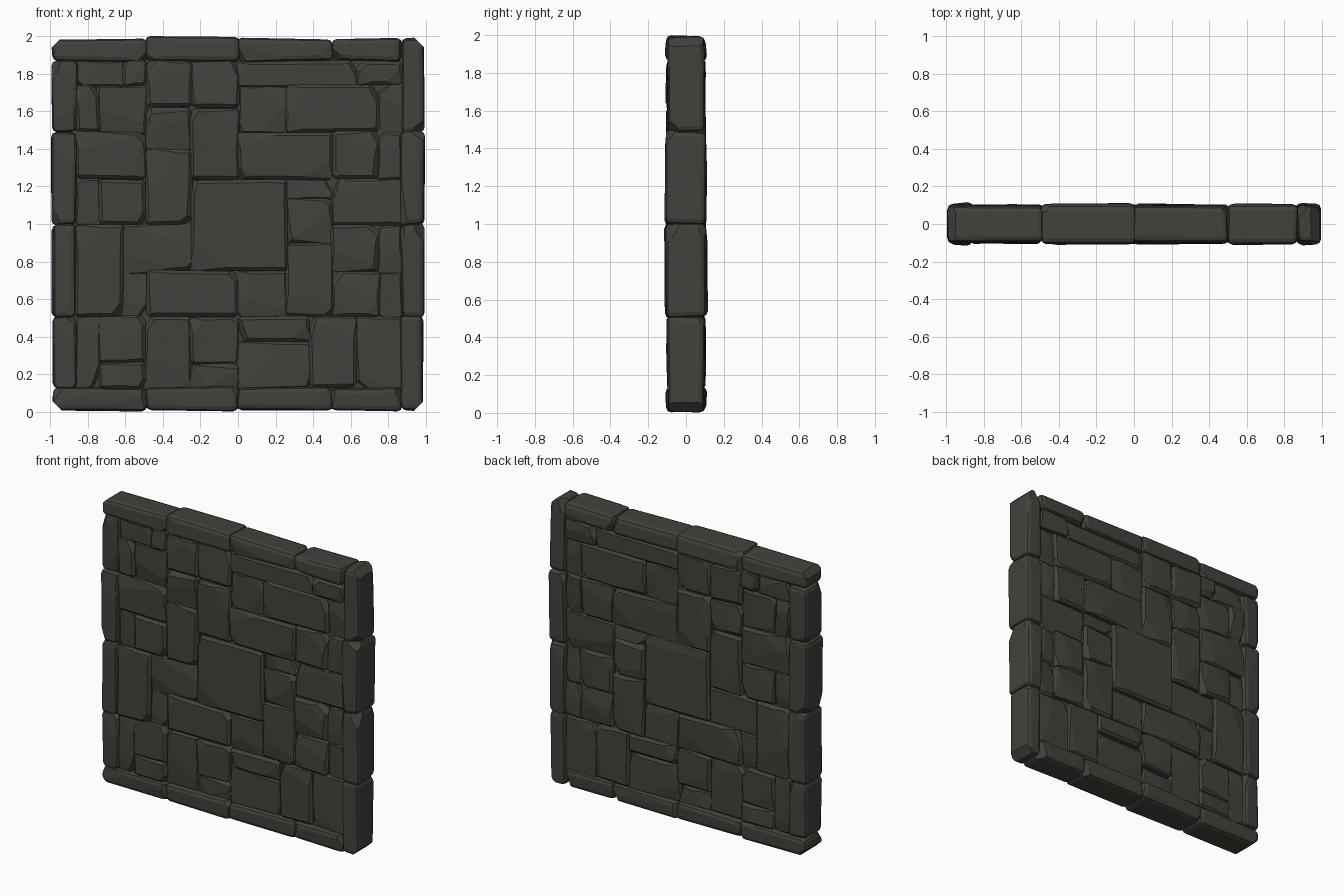
import bpy
import bmesh
import random
from mathutils import Vector

random.seed(11)
if "Cube" in bpy.data.objects:
    bpy.data.objects.remove(bpy.data.objects["Cube"])

# Masonry plan: each rectangle of one letter is a stone, capitals stand proud
PLAN = [
    "AAAABBBBAAAADDDC",
    "CddEFFGGhhhhhJJC",
    "CEhhFFGGddKKKKdC",
    "CEhhAABBddKKKKdC",
    "DFFFAABBGGGGEEkD",
    "DFFFCCBBGGGGEEkD",
    "DhKKCCAAAAffhhhD",
    "DhKKCCAAAABBhhhD",
    "EFFdddAAAABBGGkE",
    "EFFdddAAAACCGGkE",
    "EFFkBBBBhhCCFFdE",
    "EFFkBBBBhhCCFFdE",
    "AdGGhhCCFFFAAkkA",
    "AdGGhhCCdddAAkkA",
    "AdEEhhkkdddAAkkA",
    "DDDDBBBBDDDDCCCA",
]
SIZE = len(PLAN)
# Joint lines of the plan, left to right and top to bottom
JOINT_X = [-.985, -.86, -.74, -.61, -.49, -.37, -.25, -.12, 0,
           .12, .26, .38, .5, .63, .75, .87, .985]
JOINT_Z = [1.985, 1.87, 1.74, 1.62, 1.49, 1.4, 1.24, 1.14, 1,
           .9, .75, .63, .51, .38, .26, .13, .01]

stone_grey = bpy.data.materials.new("dark_stone_grey")
stone_grey.use_nodes = True
colour = (0.054, 0.054, 0.045, 1)
stone_grey.diffuse_color = colour
stone_grey.node_tree.nodes["Principled BSDF"].inputs["Base Color"].default_value = colour


def vary(amount):
    return random.uniform(-amount, amount)


def make_box(low, high):
    bm = bmesh.new()
    bmesh.ops.create_cube(bm, size=1)
    for v in bm.verts:
        v.co = Vector([h if c > 0 else l for c, l, h in zip(v.co, low, high)])
    return bm


def finish(bm, name):
    bmesh.ops.recalc_face_normals(bm, faces=bm.faces)
    mesh = bpy.data.meshes.new(name)
    bm.to_mesh(mesh)
    bm.free()
    mesh.materials.append(stone_grey)
    obj = bpy.data.objects.new(name, mesh)
    bpy.context.collection.objects.link(obj)


def slice_off(bm, point, normal):
    """Break away everything beyond a plane and close the wound."""
    cut = bmesh.ops.bisect_plane(
        bm, geom=bm.verts[:] + bm.edges[:] + bm.faces[:], dist=1e-5,
        plane_co=point, plane_no=normal, clear_outer=True)
    edges = [e for e in cut["geom_cut"] if isinstance(e, bmesh.types.BMEdge) and e.is_boundary]
    if edges:
        bmesh.ops.holes_fill(bm, edges=edges, sides=0)


def chip(bm, low, high, side, lean, depth):
    """Slice one random corner of the front or back face."""
    signs = Vector((random.choice((-1, 1)), side, random.choice((-1, 1))))
    corner = Vector([h if s > 0 else l for s, l, h in zip(signs, low, high)])
    normal = Vector([s * a for s, a in zip(signs, lean)]).normalized()
    slice_off(bm, corner - normal * depth, normal)


def make_stone(name, low, high, border):
    bm = make_box(low, high)
    for v in bm.verts:
        v.co += Vector((vary(0.008), vary(0.005), vary(0.008)))
        # The wall thins slightly towards its outer rim
        if border and (abs(v.co.x) > 0.95 or abs(v.co.z - 1) > 0.95):
            v.co.y *= 0.92
    # Worn edges
    bmesh.ops.bevel(bm, geom=bm.edges[:], offset=0.027 if border else 0.017,
                    segments=2 if border else 1, affect="EDGES", profile=0.5)
    for side in (-1, 1):
        # Broad hewn facets, then a broken corner and a broken edge
        for i in range(3):
            lean = random.uniform(0.02, 0.2), 1, random.uniform(0.02, 0.2)
            chip(bm, low, high, side, lean, random.uniform(0.008, 0.02))
        steep = random.uniform(0.5, 1)
        chip(bm, low, high, side, (steep, 0.7, 1.3 - steep), random.uniform(0.03, 0.05))
        lean = random.choice(((0.8, 0.8, 0.06), (0.06, 0.8, 0.8)))
        chip(bm, low, high, side, lean, random.uniform(0.016, 0.026))
        # Rounded corners of the whole wall, top and bottom
        for up in (-1, 1):
            slice_off(bm, Vector((side * 0.962, 0, 1 + up * 0.967)),
                      Vector((side, 0, up)).normalized())
    finish(bm, name)


# Stones, read from the plan as rectangles
used = set()
for r in range(SIZE):
    for c in range(SIZE):
        if (r, c) in used:
            continue
        letter = PLAN[r][c]
        right = c
        while right < SIZE and PLAN[r][right] == letter and (r, right) not in used:
            right += 1
        bottom = r
        while bottom < SIZE and PLAN[bottom][c:right] == letter * (right - c):
            bottom += 1
        used.update((i, j) for i in range(r, bottom) for j in range(c, right))

        border = c == 0 or r == 0 or right == SIZE or bottom == SIZE
        grow = 0.003 if letter.isupper() else 0.014
        # The rim is thickest halfway up its sides and at its longest blocks
        if border:
            depth = 0.113 if letter in "BDE" else 0.105
        else:
            depth = 0.101 if letter.isupper() else 0.083
        depth += vary(0.003)
        lift = 0.012 if r == 0 and letter == "B" else 0
        low = Vector((JOINT_X[c] - grow, -depth, max(JOINT_Z[bottom] - grow, 0.007)))
        high = Vector((JOINT_X[right] + grow, depth, JOINT_Z[r] + lift))
        make_stone("border_stone" if border else "face_stone", low, high, border)

# Mortar core behind the joints
finish(make_box((-0.93, -0.06, 0.06), (0.93, 0.06, 1.93)), "mortar_core")
